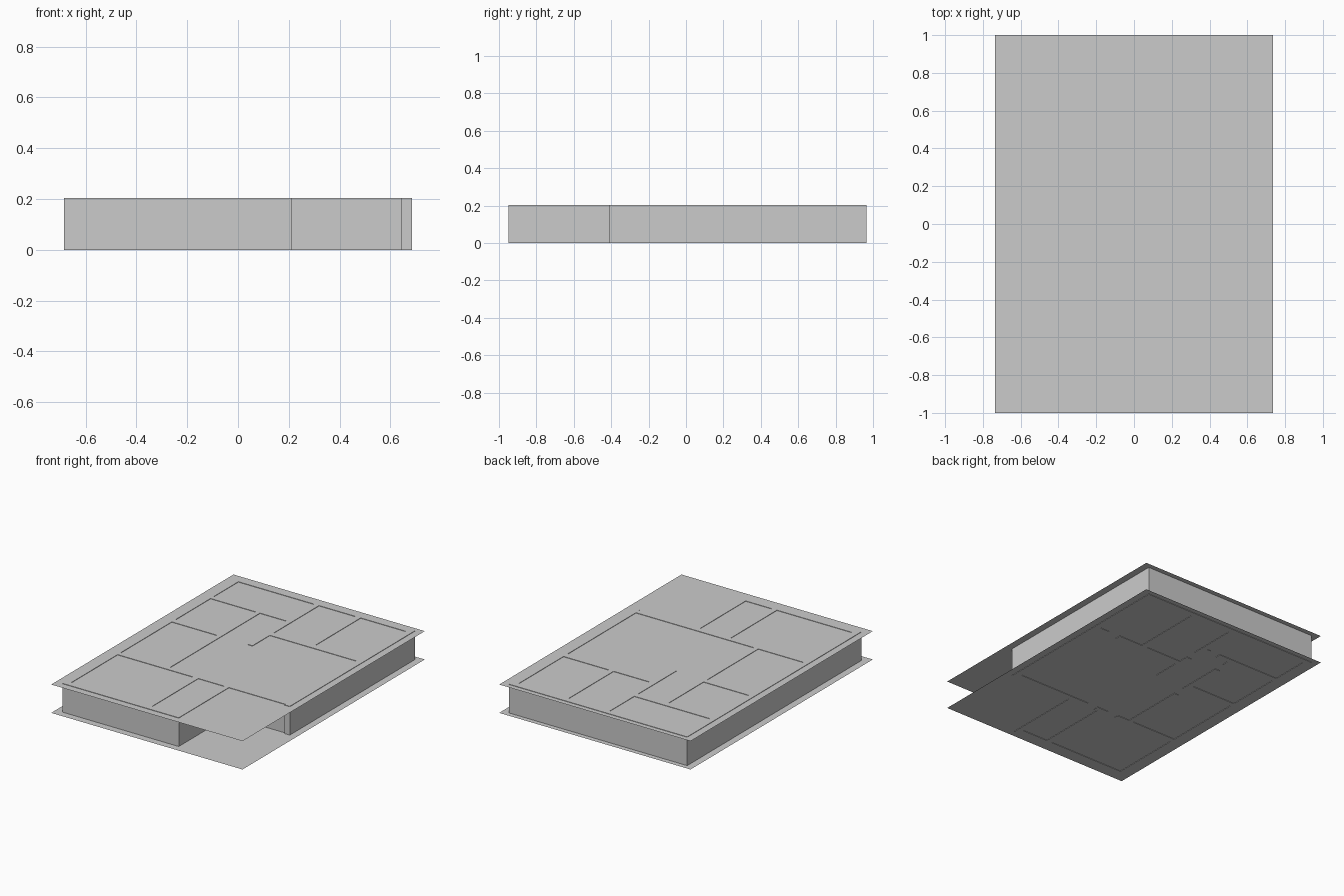
import bpy, bmesh

if "Cube" in bpy.data.objects:
    bpy.data.objects.remove(bpy.data.objects["Cube"])

WALL_TOP, DOOR_TOP = 0.203, 0.16
FLOOR_Z, CEILING_Z = 0.003, 0.20

# Rectangles are (x0, y0, x1, y1)
outer = [(-0.685, -0.41, 0.685, 0.965), (-0.685, -0.95, 0.21, -0.41)]
rooms = [
    (-0.645, 0.66, -0.065, 0.925),    # back left room
    (-0.025, 0.43, 0.255, 0.925),     # back middle room
    (0.295, 0.43, 0.64, 0.925),       # back right room
    (-0.645, 0.235, -0.30, 0.62),     # left rooms
    (-0.645, -0.365, -0.30, 0.195),
    (-0.265, -0.365, -0.065, 0.62),   # hall
    (-0.265, -0.365, 0.64, 0.195),    # living room
    (-0.025, 0.195, 0.64, 0.385),
    (-0.645, -0.905, -0.065, -0.40),  # front rooms
    (-0.025, -0.905, 0.175, -0.40),
    (0.21, -0.41, 0.645, -0.40),      # porch recess
]
doors = [
    (-0.17, 0.62, -0.09, 0.66),
    (-0.065, 0.50, -0.025, 0.58),
    (0.48, 0.385, 0.57, 0.43),
    (-0.30, 0.50, -0.265, 0.58),
    (-0.30, 0.09, -0.265, 0.17),
    (-0.17, -0.40, -0.09, -0.365),
    (0.0, -0.40, 0.08, -0.365),
]


def finish(name, bm):
    mesh = bpy.data.meshes.new(name)
    bm.to_mesh(mesh)
    bm.free()
    obj = bpy.data.objects.new(name, mesh)
    bpy.context.collection.objects.link(obj)


def inside(rects, x, y):
    return any(r[0] < x < r[2] and r[1] < y < r[3] for r in rects)


# Walls: the plan is cut into cells, and only faces between solid and air are kept
rects = outer + rooms + doors
axes = [sorted({r[i] for r in rects} | {r[i + 2] for r in rects}) for i in (0, 1)]
axes.append([0.0, DOOR_TOP, WALL_TOP])


def solid(c):
    if any(c[k] < 0 or c[k] >= len(axes[k]) - 1 for k in range(3)):
        return False
    x, y, z = [(axes[k][c[k]] + axes[k][c[k] + 1]) / 2 for k in range(3)]
    return (inside(outer, x, y) and not inside(rooms, x, y)
            and not (z < DOOR_TOP and inside(doors, x, y)))


bm = bmesh.new()
verts = {}


def vert(c):
    if c not in verts:
        verts[c] = bm.verts.new([axes[k][c[k]] for k in range(3)])
    return verts[c]


for i in range(len(axes[0]) - 1):
    for j in range(len(axes[1]) - 1):
        for h in range(2):
            cell = (i, j, h)
            if not solid(cell):
                continue
            for k in range(3):
                for side in (0, 1):
                    near = list(cell)
                    near[k] += 2 * side - 1
                    if solid(near):
                        continue
                    u, v = (k + 1) % 3, (k + 2) % 3
                    ring = []
                    for du, dv in ((0, 0), (1, 0), (1, 1), (0, 1)):
                        p = list(cell)
                        p[k] += side
                        p[u] += du
                        p[v] += dv
                        ring.append(vert(tuple(p)))
                    bm.faces.new(ring if side else ring[::-1])
finish("walls", bm)

# Floor and ceiling sheets
for name, z in (("floor", FLOOR_Z), ("ceiling", CEILING_Z)):
    bm = bmesh.new()
    bm.faces.new([bm.verts.new((x, y, z)) for x, y in
                  ((-0.735, -1), (0.735, -1), (0.735, 1), (-0.735, 1))])
    finish(name, bm)
